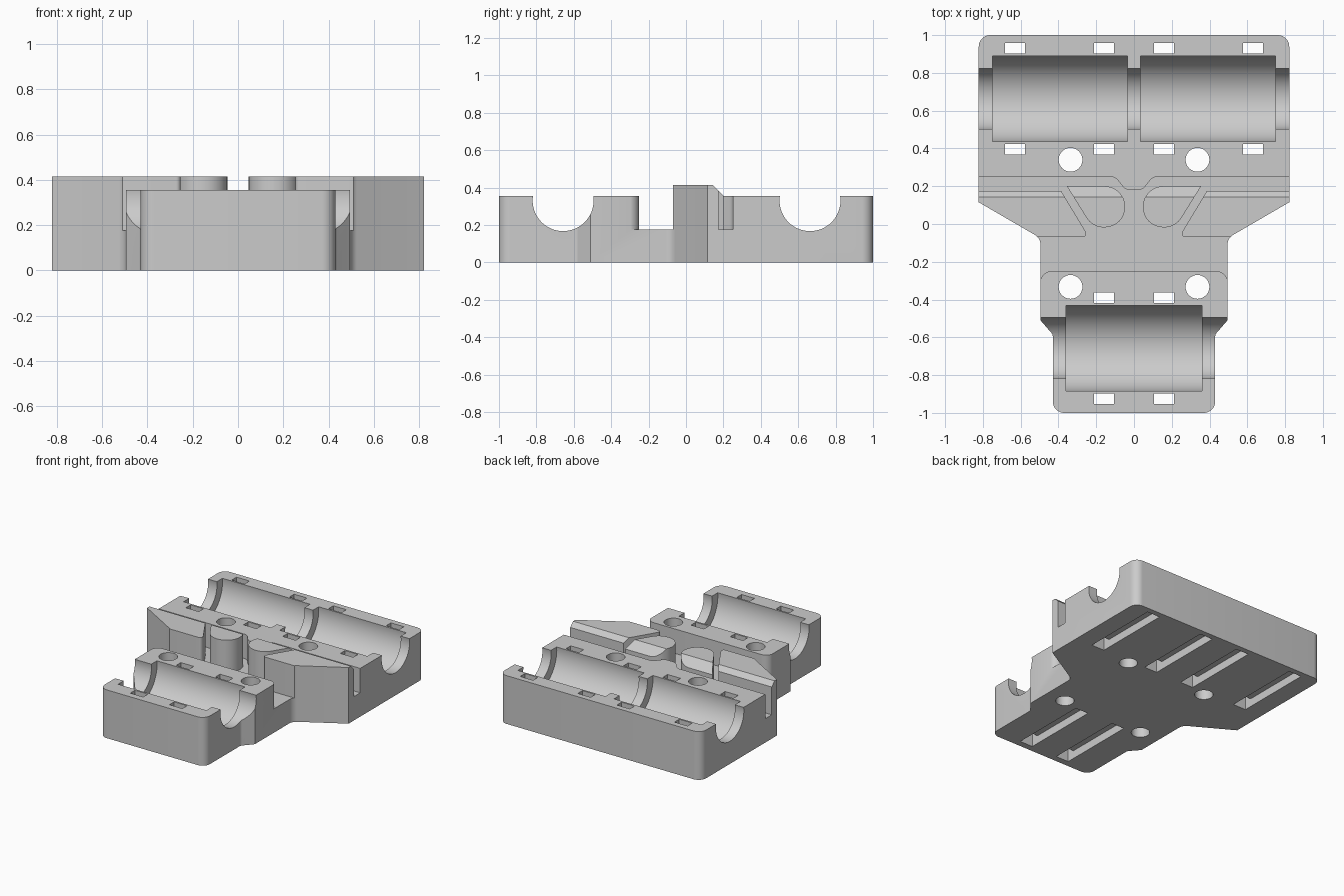
import bpy, bmesh, math
from mathutils import Vector

cube = bpy.data.objects.get("Cube")
if cube:
    bpy.data.objects.remove(cube, do_unlink=True)

grey = bpy.data.materials.new("light_grey_plastic")
grey.use_nodes = True
grey.diffuse_color = (0.6, 0.6, 0.6, 1)
grey.node_tree.nodes["Principled BSDF"].inputs["Base Color"].default_value = (0.6, 0.6, 0.6, 1)

TOP, FLOOR, CLAMP = 0.356, 0.176, 0.414   # block, floor and clamp heights


def rounded(points, steps=8):
    """Turn (x, y, radius) corners into a filleted outline."""
    out = []
    for i, (x, y, r) in enumerate(points):
        p = Vector((x, y))
        if r == 0:
            out.append(p)
            continue
        a = (Vector(points[i - 1][:2]) - p).normalized()
        b = (Vector(points[(i + 1) % len(points)][:2]) - p).normalized()
        half = a.angle(b) / 2
        centre = p + (a + b).normalized() * (r / math.sin(half))
        start = p + a * (r / math.tan(half)) - centre
        end = p + b * (r / math.tan(half)) - centre
        sweep = math.pi - 2 * half
        for k in range(steps + 1):
            t = k / steps
            out.append(centre + (start * math.sin((1 - t) * sweep)
                                 + end * math.sin(t * sweep)) / math.sin(sweep))
    return out


def prism(name, outline, low, high, along_x=False):
    """Extrude an outline along z, or a y-z outline along x."""
    bm = bmesh.new()
    place = (lambda p, h: (h, p[0], p[1])) if along_x else (lambda p, h: (p[0], p[1], h))
    face = bm.faces.new([bm.verts.new(place(p, low)) for p in outline])
    grown = bmesh.ops.extrude_face_region(bm, geom=[face])["geom"]
    shift = Vector(place((0, 0), high - low))
    bmesh.ops.translate(bm, vec=shift, verts=[g for g in grown if isinstance(g, bmesh.types.BMVert)])
    bmesh.ops.recalc_face_normals(bm, faces=bm.faces[:])
    mesh = bpy.data.meshes.new(name)
    bm.to_mesh(mesh)
    bm.free()
    mesh.materials.append(grey)
    obj = bpy.data.objects.new(name, mesh)
    bpy.context.collection.objects.link(obj)
    return obj


def rect(x0, x1, y0, y1):
    return [(x0, y0), (x1, y0), (x1, y1), (x0, y1)]


def circle(cx, cy, r, n=64):
    return [(cx + r * math.cos(math.tau * i / n), cy + r * math.sin(math.tau * i / n)) for i in range(n)]


def mirrored(points):
    return [(-p[0], *p[1:]) for p in reversed(points)]


def cut(target, cutter):
    mod = target.modifiers.new("cut", "BOOLEAN")
    mod.operation = "DIFFERENCE"
    mod.solver = "EXACT"
    mod.object = cutter
    bpy.context.view_layer.objects.active = target
    bpy.ops.object.modifier_apply(modifier=mod.name)
    bpy.data.objects.remove(cutter, do_unlink=True)


# Whole carriage outline at full clamp height
side = [(0.822, 1, 0.06), (0.822, 0.115, 0), (0.495, -0.075, 0.06),
        (0.495, -0.51, 0), (0.43, -0.585, 0.03), (0.43, -1, 0.06)]
body = prism("bearing_carriage", rounded(side + mirrored(side)), 0, CLAMP)

# Belt pocket, leaving the outer clamps and teardrop posts standing
pocket_side = [(0.045, 0.18, 0.05), (0.1, 0.25, 0.05), (1, 0.25, 0),
               (1, -0.312, 0), (0.497, -0.312, 0), (0.497, -0.25, 0.06)]
pocket = prism("belt_pocket", rounded(pocket_side + mirrored(pocket_side)), FLOOR, 0.7)
clamp = [(1.2, 0.175, 0), (0.386, 0.175, 0), (0.238, -0.07, 0.02), (1.2, -0.07, 0)]
post = [(0.355, 0.2, 0), (0.047, 0.2, 0.108), (0.047, -0.018, 0.108), (0.22, -0.018, 0.108)]
for shape in (clamp, post):
    for outline in (shape, mirrored(shape)):
        cut(pocket, prism("standing_part", rounded(outline), 0.1, 0.8))
cut(body, pocket)

# Lower block tops, with the sloped back of the belt clamps
slope = [(0.2 - (0.6 - TOP), 0.6), (0.2, TOP), (1.1, TOP), (1.1, 0.6)]
cut(body, prism("rear_top", slope, -1, 1, True))
cut(body, prism("front_top", rect(-1.1, -0.2, TOP, 0.6), -1, 1, True))
cut(body, prism("middle_top", rect(-0.06, 0.06, 0.17, 0.26), TOP, 0.6))

# Rod grooves, wider bearing seats and cable tie slots
for y, seats, ties in (
        (0.663, ((-0.75, -0.035), (0.035, 0.75)), (-0.63, -0.16, 0.16, 0.63)),
        (-0.657, ((-0.36, 0.36),), (-0.16, 0.16))):
    cut(body, prism("rod_groove", circle(y, 0.33, 0.163), -1, 1, True))
    for x0, x1 in seats:
        cut(body, prism("bearing_seat", circle(y, 0.33, 0.228), x0, x1, True))
    a, b = y - 0.295, y + 0.295
    c, d = a + 0.055, b - 0.055
    channel = [(a, -0.1), (b, -0.1), (b, 1), (d, 1), (d, 0.06), (c, 0.06), (c, 1), (a, 1)]
    for x in ties:
        cut(body, prism("tie_slot", channel, x - 0.053, x + 0.053, True))

# Four screw holes
for x in (-0.336, 0.336):
    for y in (-0.333, 0.34):
        cut(body, prism("screw_hole", circle(x, y, 0.063, 32), -0.1, 1))

bpy.ops.object.select_all(action="DESELECT")
body.select_set(True)
bpy.context.view_layer.objects.active = body
bpy.ops.object.shade_smooth_by_angle(angle=math.radians(25))
